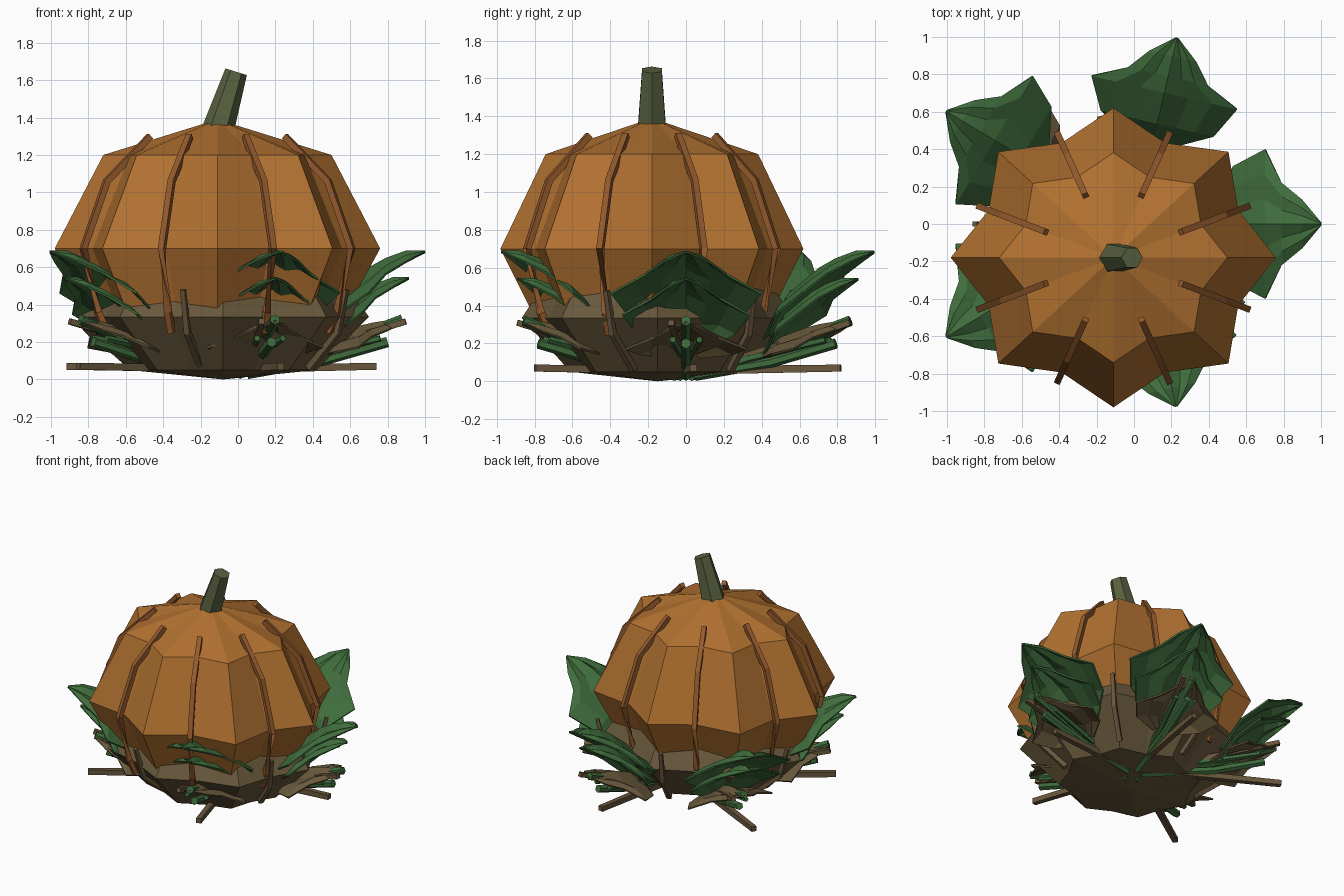
import bpy, math
from mathutils import Vector

if "Cube" in bpy.data.objects:
    bpy.data.objects.remove(bpy.data.objects["Cube"])

CX, CY = -0.11, -0.18          # pumpkin centre


def material(name, rgb):
    m = bpy.data.materials.new(name)
    m.diffuse_color = (*rgb, 1)
    m.use_nodes = True
    m.node_tree.nodes["Principled BSDF"].inputs["Base Color"].default_value = m.diffuse_color
    return m


ORANGE = material("orange", (0.44, 0.165, 0.03))
RIB = material("rib_brown", (0.29, 0.10, 0.025))
STEM = material("stem_green", (0.10, 0.12, 0.05))
SOIL = material("husk_brown", (0.14, 0.10, 0.045))
STICK = material("stick_brown", (0.14, 0.095, 0.045))
GREEN = material("leaf_green", (0.05, 0.15, 0.045))


def make(name, verts, faces, mat):
    me = bpy.data.meshes.new(name)
    me.from_pydata([tuple(v) for v in verts], [], faces)
    me.validate()
    me.materials.append(mat)
    ob = bpy.data.objects.new(name, me)
    bpy.context.collection.objects.link(ob)
    return ob


def lobed(name, bottom, rings, top, valley, mat, cx=CX, cy=CY):
    """Eight-lobed closed body from (radius, z) rings."""
    n = 16
    verts, faces = [], []
    for r, z in rings:
        for i in range(n):
            a = 2 * math.pi * i / n
            k = r * (valley if i % 2 else 1)
            verts.append((cx + k * math.cos(a), cy + 0.92 * k * math.sin(a), z))
    b, t = len(verts), len(verts) + 1
    verts += [(cx, cy, bottom), (cx, cy, top)]
    last = (len(rings) - 1) * n
    for i in range(n):
        j = (i + 1) % n
        faces += [(b, j, i), (t, last + i, last + j)]
        for k in range(0, last, n):
            faces.append((k + i, k + j, k + n + j, k + n + i))
    return make(name, verts, faces, mat)


def bar(name, pts, radii, sides, mat):
    """Faceted bar swept along a path."""
    pts = [Vector(p) for p in pts]
    verts, faces = [], []
    for i, p in enumerate(pts):
        d = (pts[min(i + 1, len(pts) - 1)] - pts[max(i - 1, 0)]).normalized()
        side = d.cross(Vector((0, 0, 1)))
        side = side.normalized() if side.length > 1e-3 else Vector((1, 0, 0))
        up = side.cross(d)
        for k in range(sides):
            a = 2 * math.pi * (k + 0.5) / sides
            verts.append(p + radii[i] * (math.cos(a) * side + math.sin(a) * up))
    for i in range(len(pts) - 1):
        for k in range(sides):
            a, b = i * sides + k, i * sides + (k + 1) % sides
            faces.append((a, b, b + sides, a + sides))
    faces.append(tuple(reversed(range(sides))))
    faces.append(tuple(range(len(verts) - sides, len(verts))))
    return make(name, verts, faces, mat)


def polar(deg, r, z, side=0.0, cx=0.0, cy=0.0, sy=1.0):
    a = math.radians(deg)
    return Vector((cx + r * math.cos(a) - side * math.sin(a),
                   cy + sy * (r * math.sin(a) + side * math.cos(a)), z))


# leaf stations: distance out, half width, ridge height
LEAF = [(0.42, 0.10, 0.27), (0.53, 0.31, 0.46), (0.70, 0.40, 0.60),
        (0.79, 0.22, 0.65), (0.90, 0.13, 0.69), (1.00, 0.01, 0.69)]


def leaf(name, deg, shift, scale, drop, flat, mat):
    """Pointed, pleated leaf arching across its ridge."""
    across = [-1, -0.66, -0.33, 0, 0.33, 0.66, 1]
    n = len(across)
    verts, faces = [], []
    for u, w, z in LEAF:
        for k, s in enumerate(across):
            v = w * s * scale
            pleat = -0.02 * (k % 2 == 0) * (w > 0.05) * (k != 3)
            zz = 0.27 + (z - 0.27) * flat - 0.28 * abs(v) + pleat - drop
            out = 0.42 + (u - 0.42) * scale + shift
            verts.append(polar(deg, out, zz, v))
    for i in range(len(LEAF) - 1):
        for k in range(n - 1):
            a = i * n + k
            faces.append((a, a + n, a + n + 1, a + 1))
    ob = make(name, verts, faces, mat)
    sol = ob.modifiers.new("thickness", 'SOLIDIFY')
    sol.thickness = 0.012
    return ob


# pumpkin body and the husk it sits in
lobed("pumpkin_body", 0.005, [(0.40, 0.10), (0.68, 0.35), (0.87, 0.70), (0.61, 1.20)],
      1.39, 0.83, ORANGE)
lobed("husk", 0.0, [(0.50, 0.05), (0.78, 0.335), (0.66, 0.50)], 0.51, 0.88, SOIL,
      CX + 0.03, CY + 0.03)

# ribs in the valleys
for i in range(8):
    ang = 22.5 + 45 * i
    path = [polar(ang, r, z, cx=CX, cy=CY, sy=0.92) for r, z in
            [(0.39, 1.30), (0.64, 1.06), (0.775, 0.70), (0.69, 0.36), (0.64, 0.25)]]
    bar("rib", path, [0.024] * 5, 4, RIB)

# leaning stem
bar("stem", [(-0.105, CY, 1.34), (-0.01, CY, 1.645)], [0.085, 0.06], 6, STEM)

# five leaf clusters: direction, outward shift, stick reach
for ang, sh, reach in [(0, 0, 0.74), (77, 0.02, 0.83), (149, 0.17, 1.03),
                       (211, 0.17, 1.03), (283, 0.0, 0.83)]:
    leaf("upper_leaf", ang, sh, 1.0, 0.0, 1.0, GREEN)
    leaf("middle_leaf", ang, sh, 0.85, 0.08, 0.85, GREEN)
    leaf("dry_leaf", ang, sh * 0.6, 0.8, 0.10, 0.35, SOIL)
    s = sh * 0.6
    # green stalks fanning upward
    for r, z in [(0.80 + s, 0.20), (0.88 + s, 0.32)]:
        bar("stalk", [polar(ang, 0.05, 0.03), polar(ang, 0.45 + s, z * 0.5),
                      polar(ang, r, z)], [0.028] * 3, 6, GREEN)
    for side in (-1, 1):
        bar("side_stalk", [polar(ang, 0.25, 0.10), polar(ang, 0.76 + s, 0.22, 0.07 * side)],
            [0.022, 0.018], 5, GREEN)
    # dry sticks
    bar("ground_stick", [polar(ang, 0.2, 0.06), polar(ang + 3, reach, 0.07)],
        [0.03, 0.026], 4, STICK)
    bar("raised_stick", [polar(ang, 0.3, 0.12), polar(ang - 5, 0.90 + s, 0.31)],
        [0.03, 0.022], 4, STICK)

# short stakes between the clusters
for a, k in [(36, 0.80), (108, 0.78), (180, 1.12), (250, 1.13), (324, 0.94)]:
    bar("stake", [polar(a, 0.5 * k, 0.06), polar(a, 0.70 * k, 0.25), polar(a, 0.76 * k, 0.48)],
        [0.024, 0.022, 0.018], 4, STICK)
